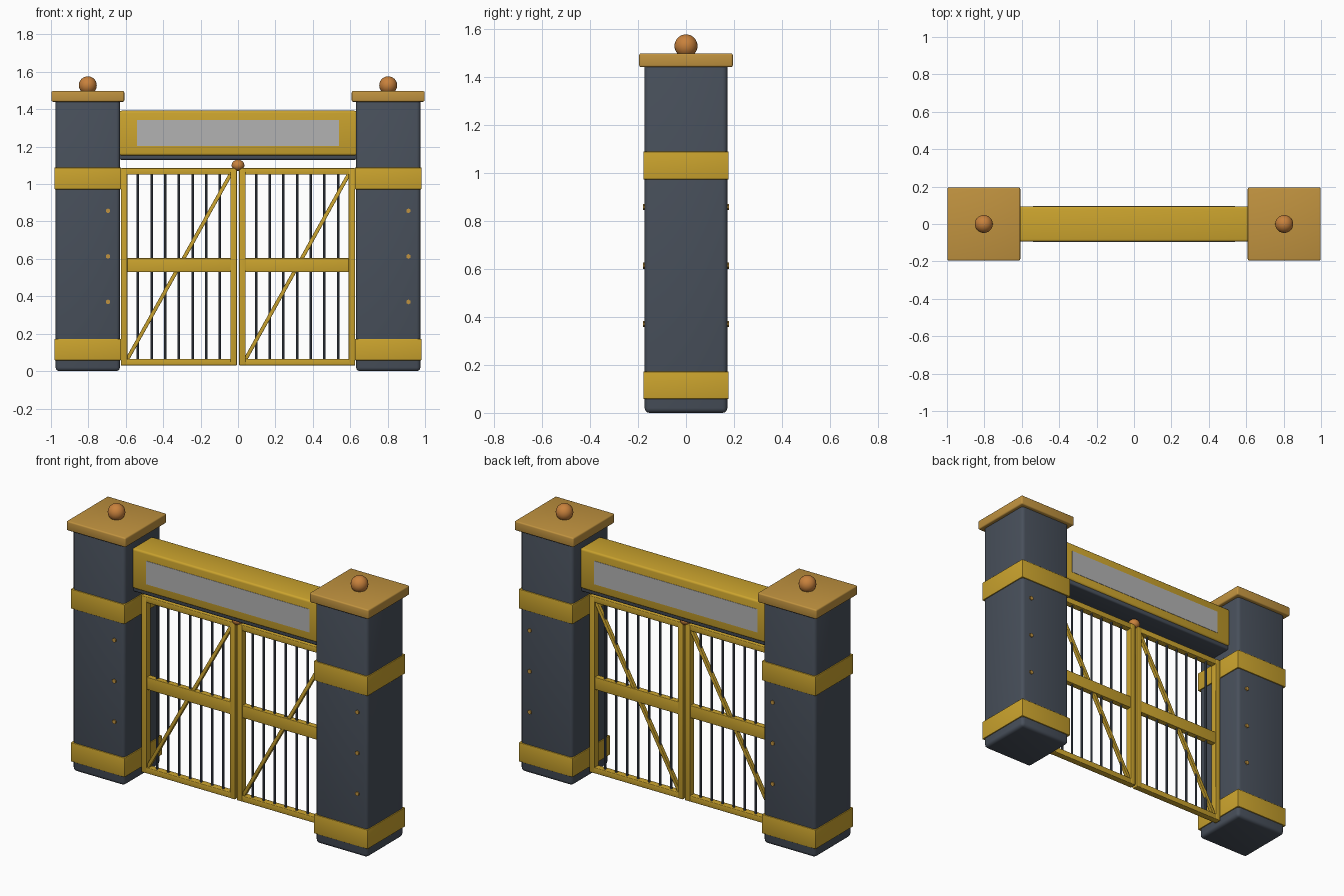
import bpy
import math
from mathutils import Vector

cube = bpy.data.objects.get("Cube")
if cube:
    bpy.data.objects.remove(cube, do_unlink=True)


def material(name, rgb):
    m = bpy.data.materials.new(name)
    m.use_nodes = True
    m.diffuse_color = (*rgb, 1)
    m.node_tree.nodes["Principled BSDF"].inputs["Base Color"].default_value = (*rgb, 1)
    return m


SLATE = material("slate", (0.065, 0.08, 0.105))
GOLD = material("gold", (0.60, 0.37, 0.027))
BRONZE = material("bronze", (0.53, 0.29, 0.05))
COPPER = material("copper", (0.58, 0.22, 0.045))
GREY = material("plate_grey", (0.45, 0.45, 0.45))


def finish(name, mat, smooth=True):
    obj = bpy.context.object
    obj.name = name
    obj.data.name = name
    obj.data.materials.append(mat)
    if smooth:
        bpy.ops.object.shade_smooth_by_angle(angle=math.radians(35))
    return obj


def box(name, mat, x, y, z, bevel=0.0):
    """Box from (low, high) ranges on each axis, with rounded edges if asked."""
    ranges = (x, y, z)
    bpy.ops.mesh.primitive_cube_add(size=1, location=[(a + b) / 2 for a, b in ranges])
    bpy.context.object.scale = [b - a for a, b in ranges]
    bpy.ops.object.transform_apply(location=False, rotation=False, scale=True)
    if bevel:
        mod = bpy.context.object.modifiers.new("rounded_edges", 'BEVEL')
        mod.width = bevel
        mod.segments = 3
        bpy.ops.object.modifier_apply(modifier=mod.name)
    return finish(name, mat, bevel > 0)


def ball(name, mat, location, radius, squash=1.0):
    bpy.ops.mesh.primitive_uv_sphere_add(segments=24, ring_count=16, radius=radius, location=location)
    bpy.context.object.scale.z = squash
    return finish(name, mat)


def rod(name, mat, location, radius, length, sides, rotation=(0, 0, 0)):
    bpy.ops.mesh.primitive_cylinder_add(vertices=sides, radius=radius, depth=length,
                                        location=location, rotation=rotation)
    return finish(name, mat)


def around(centre, half):
    return (centre - half, centre + half)


# Pillars with bands, cap, finial and bolts
for side, cx in (("right", -0.803), ("left", 0.803)):
    box(f"{side}_pillar", SLATE, around(cx, 0.172), around(0, 0.172), (0, 1.46), 0.02)
    for level, low, high in (("lower", 0.058, 0.172), ("upper", 0.972, 1.088)):
        box(f"{side}_{level}_band", GOLD, around(cx, 0.178), around(0, 0.178), (low, high), 0.003)
    box(f"{side}_cap", BRONZE, around(cx, 0.195), around(0, 0.195), (1.44, 1.497), 0.008)
    ball(f"{side}_finial", COPPER, (cx, 0, 1.528), 0.048)
    for z in (0.37, 0.613, 0.857):
        for face, y in (("front", -0.17), ("back", 0.17)):
            rod(f"{side}_{face}_bolt", BRONZE, (cx + 0.108, y, z), 0.013, 0.018, 6,
                (math.pi / 2, 0, 0))

# Overhead beam with a blank plate on both faces
box("beam_base", SLATE, around(0, 0.636), around(0, 0.085), (1.13, 1.22), 0.01)
box("beam", GOLD, around(0, 0.636), around(0, 0.094), (1.153, 1.392), 0.012)
for face, y in (("front", -0.094), ("back", 0.094)):
    box(f"{face}_plate", GREY, around(0, 0.54), around(y, 0.002), (1.203, 1.342))

# Gate leaves
LOW, HIGH, RAIL = 0.03, 1.085, 0.035
for side, cx in (("right", -0.316), ("left", 0.316)):
    half = 0.31
    for end, x in (("right", cx - half), ("left", cx + half - RAIL)):
        box(f"{side}_gate_{end}_stile", GOLD, (x, x + RAIL), around(0, 0.021), (LOW, HIGH), 0.004)
    for level, z in (("bottom", LOW), ("top", HIGH - RAIL)):
        box(f"{side}_gate_{level}_rail", GOLD, around(cx, half - 0.01), around(0, 0.02),
            (z, z + RAIL), 0.004)
    inner = half - RAIL
    box(f"{side}_gate_middle_rail", GOLD, around(cx, inner + 0.01), around(0, 0.017),
        (0.53, 0.604), 0.003)
    for i in range(7):
        rod(f"{side}_gate_bar", SLATE, (cx + (i - 3) * 0.073, 0, (LOW + HIGH) / 2),
            0.007, HIGH - LOW - RAIL, 10)
    # Diagonal brace between opposite inner corners
    start = Vector((cx - inner, 0, LOW + RAIL))
    end = Vector((cx + inner, 0, HIGH - RAIL))
    span = end - start
    brace = box(f"{side}_gate_brace", GOLD, around(0, 0.01), around(0, 0.011),
                around(0, span.length / 2), 0.002)
    brace.location = (start + end) / 2
    brace.rotation_euler.y = math.atan2(span.x, span.z)

# Knob over the meeting stiles
ball("centre_knob", COPPER, (0, 0, 1.1), 0.034, 0.88)
